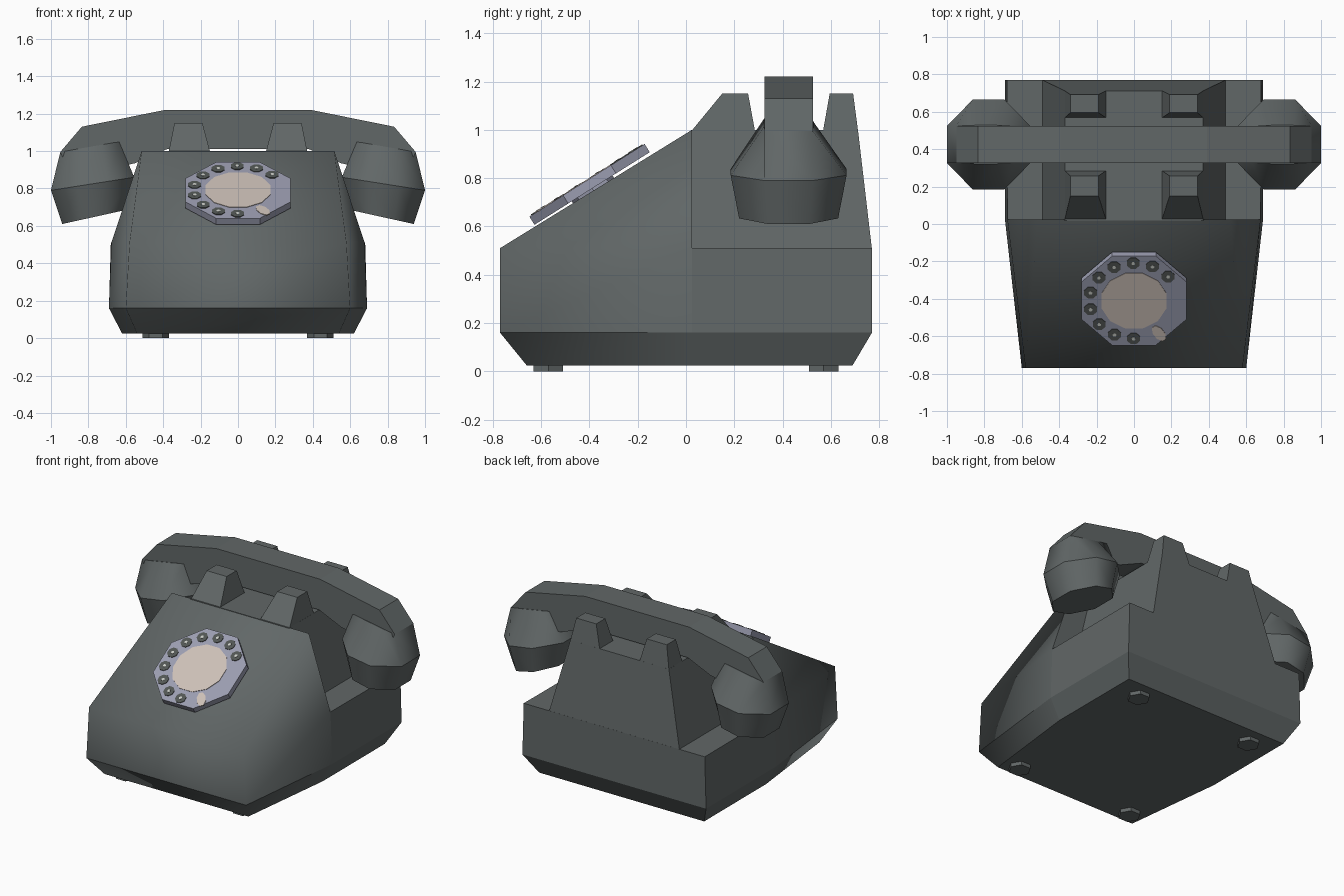
import bpy, bmesh, math
from mathutils import Matrix, Vector

if "Cube" in bpy.data.objects:
    bpy.data.objects.remove(bpy.data.objects["Cube"])


def material(name, rgb):
    m = bpy.data.materials.new(name)
    m.diffuse_color = (*rgb, 1)
    m.use_nodes = True
    m.node_tree.nodes["Principled BSDF"].inputs["Base Color"].default_value = m.diffuse_color
    return m


GREY = material("dark_grey_plastic", (0.12, 0.136, 0.136))
RIM = material("lavender_metal", (0.33, 0.34, 0.44))
BEIGE = material("beige_plate", (0.61, 0.53, 0.48))
HOLE = material("hole_grey", (0.085, 0.095, 0.09))
DOT = material("pale_dot", (0.6, 0.62, 0.58))


def finish(bm, name, mat):
    bmesh.ops.recalc_face_normals(bm, faces=bm.faces[:])
    me = bpy.data.meshes.new(name)
    bm.to_mesh(me)
    bm.free()
    me.materials.append(mat)
    ob = bpy.data.objects.new(name, me)
    bpy.context.collection.objects.link(ob)
    return ob


def loft(name, rings, mat, matrix=Matrix(), smooth=False):
    """Joins equal rings of points and caps both ends; ring edges stay sharp."""
    bm = bmesh.new()
    rows = [[bm.verts.new(matrix @ Vector(p)) for p in r] for r in rings]
    n = len(rows[0])
    for a, b in zip(rows, rows[1:]):
        for i in range(n):
            f = bm.faces.new((a[i], a[(i + 1) % n], b[(i + 1) % n], b[i]))
            f.smooth = smooth
    bm.faces.new(rows[0])
    bm.faces.new(rows[-1])
    for r in rows:
        for i in range(n):
            bm.edges.get((r[i], r[(i + 1) % n])).smooth = False
    return finish(bm, name, mat)


def rect(x0, x1, y0, y1, z):
    return [(x0, y0, z), (x1, y0, z), (x1, y1, z), (x0, y1, z)]


def disc(r, n, z, cx=0, cy=0, turn=0.0, sy=1):
    return [(cx + r * math.cos(turn + math.tau * i / n),
             cy + r * sy * math.sin(turn + math.tau * i / n), z) for i in range(n)]


# Body: lower housing with a chamfered bottom, sloped hood and rear shelf
bm = bmesh.new()
rows = []
for z, xf, yf, xm, xb, yb in ((0.025, 0.54, -0.66, 0.62, 0.62, 0.69),
                              (0.16, 0.60, -0.77, 0.69, 0.69, 0.77),
                              (0.51, 0.58, -0.77, 0.677, 0.68, 0.77)):
    half = [(xf, yf), (xm, 0.025), (xb, yb)]
    ring = half + [(-x, y) for x, y in reversed(half)]
    rows.append([bm.verts.new((x, y, z)) for x, y in ring])
for a, b in zip(rows, rows[1:]):
    for i in range(6):
        bm.faces.new((a[i], a[(i + 1) % 6], b[(i + 1) % 6], b[i]))
bm.faces.new(rows[0])
fr, mr, br, bl, ml, fl = rows[2]
tr, tl = (bm.verts.new((s * 0.515, 0.025, 1.0)) for s in (1, -1))
for f in ((mr, br, bl, ml), (fl, fr, tr, tl), (fr, mr, tr), (fl, tl, ml), (ml, mr, tr, tl)):
    bm.faces.new(f)
for f in bm.faces:
    c = f.calc_center_median()
    f.smooth = c.z > 0.05 and c.y < 0.0
for i in range(6):
    bm.edges.get((rows[1][i], rows[1][(i + 1) % 6])).smooth = False
finish(bm, "body", GREY)

# Cradle tower with four prongs
loft("cradle_tower", [rect(-0.49, 0.49, 0.02, 0.77, 0.505),
                      rect(-0.37, 0.37, 0.02, 0.712, 1.0)], GREY)
for s, side in ((1, "right"), (-1, "left")):
    for row, b0, b1, t0, t1 in (("front", 0.025, 0.285, 0.15, 0.257),
                                ("back", 0.568, 0.712, 0.595, 0.692)):
        loft(f"{row}_{side}_prong", [rect(s * 0.15, s * 0.37, b0, b1, 0.998),
                                     rect(s * 0.19, s * 0.34, t0, t1, 1.15)], GREY)

# Feet
for x in (-0.44, 0.44):
    for y in (-0.57, 0.57):
        loft("foot", [disc(0.07, 6, 0, x, y), disc(0.07, 6, 0.03, x, y)], GREY)

# Handset grip: arched profile extruded in depth
half = [(0.39, 1.22), (0.835, 1.13), (0.95, 0.995), (0.93, 0.95),
        (0.62, 0.92), (0.55, 0.935), (0.38, 1.01)]
profile = half + [(-x, z) for x, z in reversed(half)]
loft("handset_grip", [[(x, y, z) for x, z in profile] for y in (0.325, 0.525)], GREY)


# Handset cups: tilted eight-sided rings
def cup_ring(s, x0, x1, z0, z1, flat, wide):
    xs = [x0, x0 + 0.31 * (x1 - x0), x0 + 0.69 * (x1 - x0), x1]
    pts = list(zip(xs, (flat, wide, wide, flat)))
    pts += [(x, -y) for x, y in reversed(pts)]
    return [(s * x, 0.425 + y, z0 + (z1 - z0) * (x - x0) / (x1 - x0)) for x, y in pts]


for s, side in ((1, "right"), (-1, "left")):
    loft(f"{side}_cup", [cup_ring(s, 0.60, 0.94, 0.685, 0.61, 0.085, 0.205),
                         cup_ring(s, 0.555, 1.0, 0.86, 0.79, 0.1, 0.24),
                         cup_ring(s, 0.635, 0.95, 1.05, 0.995, 0.099, 0.103)],
         GREY, smooth=True)

# Dial: tilted octagonal slab with thin painted plates
D = Matrix.Translation((0, -0.41, 0.791)) @ Matrix.Rotation(math.radians(32.2), 4, 'X')
R8 = 0.282 / math.cos(math.pi / 8)
loft("dial_hub", [disc(0.1, 8, -0.07), disc(0.1, 8, -0.03)], RIM, D)
loft("dial", [disc(R8, 8, -0.04, turn=math.pi / 8), disc(R8, 8, 0, turn=math.pi / 8)], RIM, D)
loft("dial_centre", [disc(0.18, 12, -0.002, turn=math.pi / 12),
                     disc(0.18, 12, 0.003, turn=math.pi / 12)], BEIGE, D)
for i in range(10):
    a = math.radians(40 + 25.5 * i)
    x, y = 0.238 * math.cos(a), 0.238 * math.sin(a)
    loft("finger_hole", [disc(0.037, 8, z, x, y, math.pi / 8) for z in (-0.002, 0.004)], HOLE, D)
    loft("hole_dot", [disc(0.011, 6, z, x, y) for z in (0.002, 0.006)], DOT, D)

# Finger stop
stop = D @ Matrix.Rotation(math.radians(-57), 4, 'Z')
loft("finger_stop", [disc(0.055, 8, z, 0.245, 0, math.pi / 8, 0.55) for z in (-0.002, 0.004)],
     BEIGE, stop)
